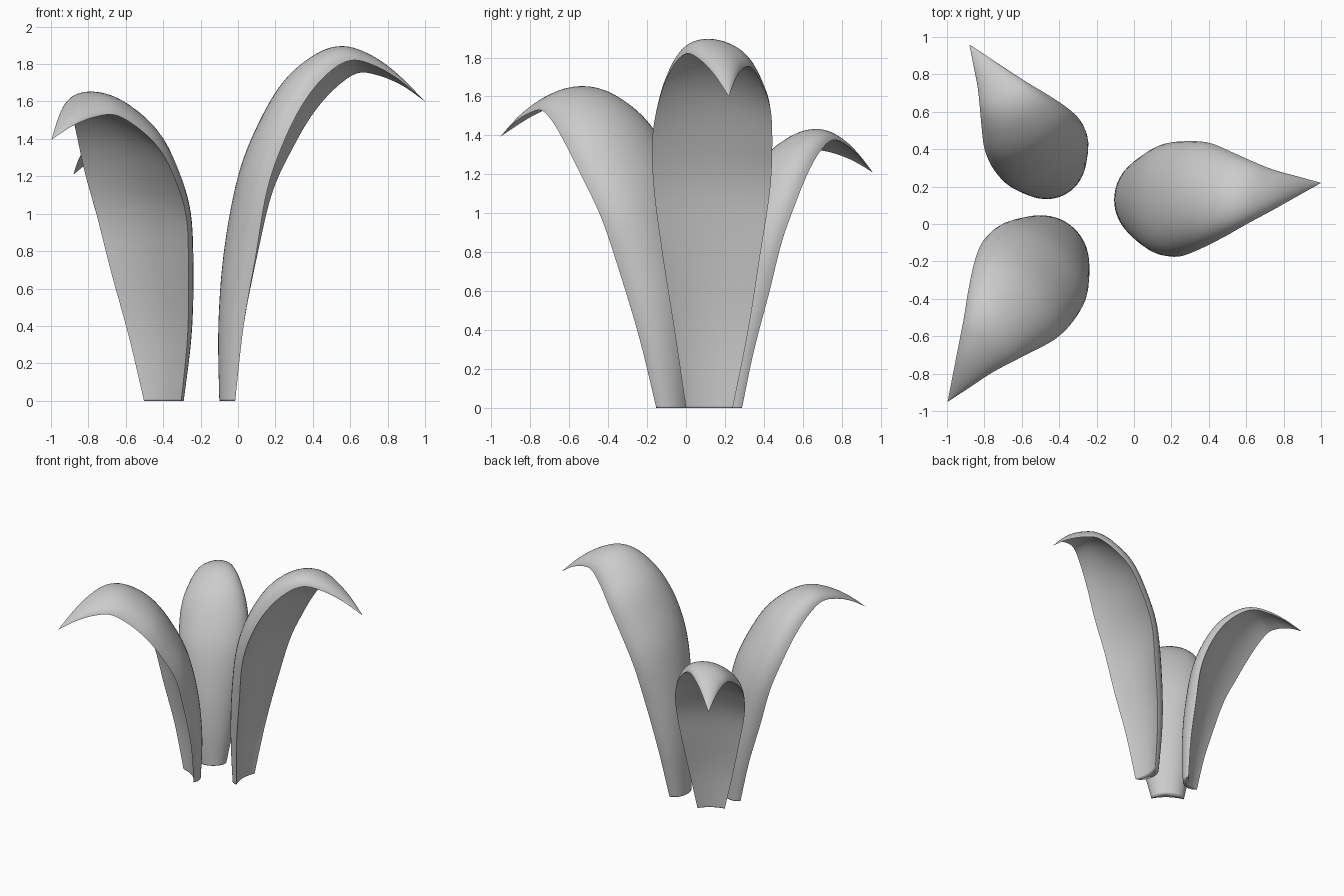
import bpy, bmesh, math
from mathutils import Vector, Matrix

if "Cube" in bpy.data.objects:
    bpy.data.objects.remove(bpy.data.objects["Cube"], do_unlink=True)

grey = bpy.data.materials.new("leaf_grey")
grey.use_nodes = True
GREY = (0.6, 0.6, 0.6, 1)
grey.diffuse_color = GREY
grey.node_tree.nodes["Principled BSDF"].inputs["Base Color"].default_value = GREY

# Stations from foot to tip: crest x, crest z, rim x, rim z, sideways drift, half width, roll
STATIONS = [
    (-.04, 0, .045, 0, 0, .12, 0),
    (-.045, .4, .09, .4, .01, .19, 0),
    (-.015, .8, .16, .78, .01, .25, .02),
    (.06, 1.2, .23, 1.12, .013, .298, .08),
    (.17, 1.48, .33, 1.37, .015, .308, .15),
    (.31, 1.71, .44, 1.57, .03, .283, .2),
    (.48, 1.85, .56, 1.71, .037, .228, .27),
    (.63, 1.89, .68, 1.785, .047, .167, .33),
    (.78, 1.84, .8, 1.765, .06, .11, .33),
    (.92, 1.74, .93, 1.7, .08, .055, .3),
    (1.06, 1.6, 1.06, 1.6, .1, 0, .2),
]
STEPS = 6      # rings between stations
ARCH = 20      # segments over the back
HOLLOW = .3    # depth of the hollow inner face


def station(t):
    """Smooth curve through the stations."""
    i = min(int(t), len(STATIONS) - 2)
    u = t - i
    p = [STATIONS[max(0, min(len(STATIONS) - 1, i + k))] for k in (-1, 0, 1, 2)]
    return [b + u * ((c - a) / 2 + u * (a - 2.5 * b + 2 * c - d / 2
            + u * (1.5 * (b - c) + (d - a) / 2))) for a, b, c, d in zip(*p)]


def ring_points(t, drift):
    cx, cz, rx, rz, side, width, roll = station(t)
    rim = Vector((rx, side * drift, rz))
    rise = Vector((cx - rx, 0, cz - rz))
    section = []
    for k in range(ARCH + 1):             # rounded back
        a = math.pi * k / ARCH
        section.append((math.cos(a), math.sin(a)))
    for k in range(1, ARCH):              # hollow inner face
        a = math.pi * (1 - k / ARCH)
        section.append((math.cos(a), HOLLOW * math.sin(a) ** 2))
    return [rim + Vector((0, width * s, 0)) + rise * (h - roll * s) for s, h in section]


def leaf(name, foot, yaw, spread, height, drift):
    bm = bmesh.new()
    last = len(STATIONS) - 1
    times = [0, .05, .2] + [k / STEPS for k in range(2, last * STEPS)]
    rings = [[bm.verts.new(p) for p in ring_points(t, drift)] for t in times]
    n = len(rings[0])
    for low, high in zip(rings, rings[1:]):
        for k in range(n):
            j = (k + 1) % n
            bm.faces.new((low[k], low[j], high[j], high[k]))
    # pointed tip and closed foot
    tip = bm.verts.new(ring_points(last, drift)[0])
    for k in range(n):
        bm.faces.new((rings[-1][k], rings[-1][(k + 1) % n], tip))
    bm.faces.new(rings[0][::-1])
    bmesh.ops.recalc_face_normals(bm, faces=bm.faces)
    bm.transform(Matrix.Translation((*foot, 0))
                 @ Matrix.Rotation(math.radians(yaw), 4, "Z")
                 @ Matrix.Diagonal((spread, spread, height, 1)))
    mesh = bpy.data.meshes.new(name)
    bm.to_mesh(mesh)
    bm.free()
    mesh.materials.append(grey)
    obj = bpy.data.objects.new(name, mesh)
    bpy.context.collection.objects.link(obj)
    bpy.ops.object.select_all(action="DESELECT")
    obj.select_set(True)
    bpy.context.view_layer.objects.active = obj
    bpy.ops.object.shade_smooth_by_angle(angle=math.radians(95))


leaf("tall_leaf", (-.06, .12), 0, 1, 1, 1)
leaf("middle_leaf", (-.375, -.04), 233, 1.04, .872, .5)
leaf("short_leaf", (-.375, .2), 122, .86, .756, .3)
